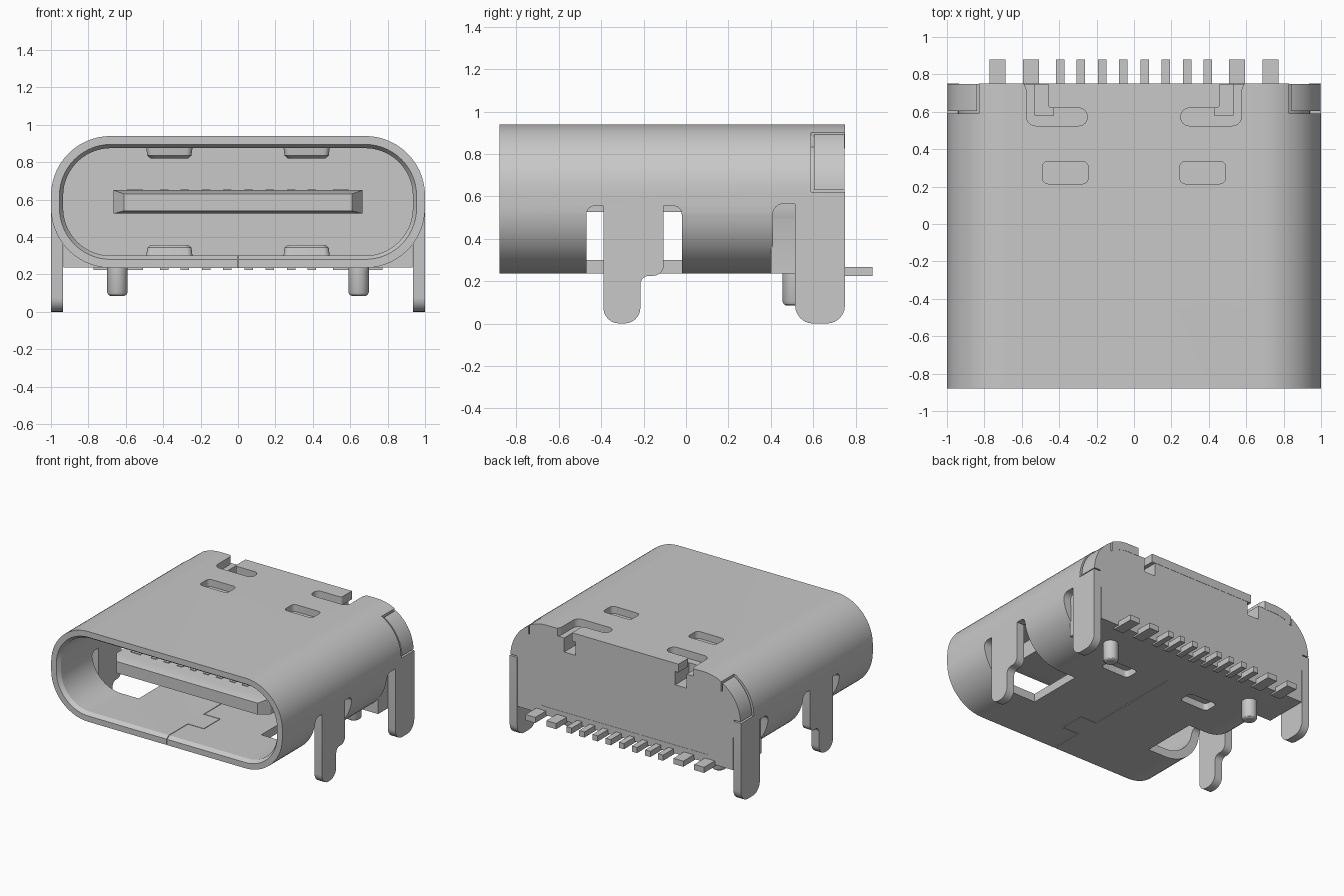
import bpy, bmesh, math
from mathutils import Vector

old = bpy.data.objects.get("Cube")
if old:
    bpy.data.objects.remove(old, do_unlink=True)

grey = bpy.data.materials.new("metal grey")
grey.use_nodes = True
grey.diffuse_color = (0.58, 0.58, 0.58, 1)
grey.node_tree.nodes["Principled BSDF"].inputs["Base Color"].default_value = (0.58, 0.58, 0.58, 1)


def fillet(corners, n=6):
    """Round the corners (a, b, radius) of a 2D outline."""
    out = []
    for i, (a, b, r) in enumerate(corners):
        p = Vector((a, b))
        if r == 0:
            out.append(p)
            continue
        u = (Vector(corners[i - 1][:2]) - p).normalized()
        v = (Vector(corners[(i + 1) % len(corners)][:2]) - p).normalized()
        half = math.acos(max(-1, min(1, u.dot(v)))) / 2
        d = r / math.tan(half)
        c = p + (u + v).normalized() * (r / math.sin(half))
        start, end = p + u * d - c, p + v * d - c
        t0 = math.atan2(start.y, start.x)
        turn = math.atan2(end.y, end.x) - t0
        turn = (turn + math.pi) % (2 * math.pi) - math.pi
        for k in range(n + 1):
            t = t0 + turn * k / n
            out.append(c + Vector((math.cos(t), math.sin(t))) * r)
    return out


def rect(a0, b0, a1, b1, r=0, n=6):
    return fillet([(a0, b0, r), (a1, b0, r), (a1, b1, r), (a0, b1, r)], n)


def capsule(inset):
    """Cross-section of the shell, moved inwards by inset."""
    i = inset
    return rect(-1 + i, 0.235 + i, 1 - i, 0.94 - i, 0.32 - i, 14)


def loft(name, axis, sections):
    """Closed solid through (position, outline) sections along an axis."""
    place = {"x": lambda t, p: (t, p[0], p[1]),
             "y": lambda t, p: (p[0], t, p[1]),
             "z": lambda t, p: (p[0], p[1], t)}[axis]
    bm = bmesh.new()
    rings = [[bm.verts.new(place(t, p)) for p in pts] for t, pts in sections]
    for lo, hi in zip(rings, rings[1:]):
        for k in range(len(lo)):
            j = (k + 1) % len(lo)
            bm.faces.new((lo[k], lo[j], hi[j], hi[k]))
    bm.faces.new(rings[0])
    bm.faces.new(rings[-1])
    bmesh.ops.recalc_face_normals(bm, faces=bm.faces)
    mesh = bpy.data.meshes.new(name)
    bm.to_mesh(mesh)
    bm.free()
    mesh.materials.append(grey)
    ob = bpy.data.objects.new(name, mesh)
    bpy.context.collection.objects.link(ob)
    return ob


def prism(name, axis, lo, hi, pts):
    return loft(name, axis, [(lo, pts), (hi, pts)])


def combine(ob, tool, operation="DIFFERENCE"):
    mod = ob.modifiers.new("bool", "BOOLEAN")
    mod.operation = operation
    mod.solver = "EXACT"
    mod.object = tool
    bpy.context.view_layer.objects.active = ob
    bpy.ops.object.modifier_apply(modifier=mod.name)
    bpy.data.objects.remove(tool, do_unlink=True)


def span(s, lo, hi):
    """Range lo..hi mirrored to side s, in ascending order."""
    return sorted((s * lo, s * hi))


# Shell: a rounded tube with a chamfered mouth
shell = prism("shell", "y", -0.88, 0.75, capsule(0))
combine(shell, loft("cut", "y", [(-0.91, capsule(0.025)), (-0.85, capsule(0.065)),
                                 (0.9, capsule(0.065))]))

# Housing: fills the back of the shell, square at its lower corners
housing = prism("housing", "y", 0.38, 0.748, capsule(0.06))
combine(housing, prism("block", "y", 0.40, 0.748, rect(-0.932, 0.237, 0.932, 0.56)), "UNION")

for s, side in ((1, "left"), (-1, "right")):
    # Side openings around the legs
    x0, x1 = span(s, 0.53, 1.1)
    combine(shell, prism("cut", "x", x0, x1, fillet(
        [(-0.47, 0.1, 0), (-0.02, 0.1, 0), (-0.02, 0.555, 0.04), (-0.47, 0.555, 0.04)])))
    x0, x1 = span(s, 0.72, 1.1)
    combine(shell, prism("cut", "x", x0, x1, fillet(
        [(0.41, 0.1, 0), (0.9, 0.1, 0), (0.9, 0.565, 0), (0.41, 0.565, 0.05)])))

    # Hooked slots in the top, with a notch in the housing below
    hook = [(0.46, 0.8, 0), (0.46, 0.62, 0.02), (0.25, 0.62, 0.045), (0.25, 0.525, 0.045),
            (0.575, 0.525, 0.05), (0.575, 0.72, 0.03), (0.61, 0.8, 0)]
    combine(shell, prism("cut", "z", 0.7, 1.1, fillet([(s * a, b, r) for a, b, r in hook])))
    x0, x1 = span(s, 0.43, 0.53)
    combine(housing, prism("cut", "z", 0.77, 1.1, rect(x0, 0.58, x1, 0.9)))

    # Recessed ears at the rear shoulders
    x0, x1 = span(s, 0.83, 1.1)
    combine(shell, prism("cut", "y", 0.59, 0.9, rect(x0, 0.62, x1, 0.96)))
    ear = prism(side + "_ear", "y", 0.605, 0.748, capsule(0.005))
    x0, x1 = span(s, 0.84, 1.1)
    combine(ear, prism("keep", "y", 0.5, 0.9, rect(x0, 0.63, x1, 1.0)), "INTERSECT")

    # Pressed dimples: a pocket outside and a bump inside, top and bottom
    cx = s * 0.367
    for wall, (a, b, c, d) in (("top", (0.885, 1.0, 0.88, 0.82)),
                               ("bottom", (0.1, 0.29, 0.297, 0.358))):
        combine(shell, prism("cut", "z", a, b,
                             rect(cx - 0.122, 0.215, cx + 0.122, 0.335, 0.03)))
        m = c + 0.75 * (d - c)
        loft(f"{side}_{wall}_dimple", "z", [
            (c, rect(cx - 0.124, 0.205, cx + 0.124, 0.345, 0.03)),
            (m, rect(cx - 0.118, 0.211, cx + 0.118, 0.339, 0.03)),
            (d, rect(cx - 0.10, 0.229, cx + 0.10, 0.321, 0.03))])

    # Mounting legs
    x0, x1 = span(s, 0.935, 1.0)
    prism(side + "_front_leg", "x", x0, x1, fillet(
        [(-0.39, 0.555, 0), (-0.39, 0, 0.075), (-0.215, 0, 0.075), (-0.215, 0.225, 0.04),
         (-0.105, 0.225, 0.05), (-0.105, 0.555, 0)]))
    prism(side + "_rear_leg", "x", x0, x1, fillet(
        [(0.515, 0.565, 0), (0.515, 0, 0.085), (0.75, 0, 0.085), (0.75, 0.565, 0)]))

    # Locating pegs with rounded ends
    px, py = s * 0.645, 0.51
    loft(side + "_peg", "z", [(z, rect(px - r, py - r, px + r, py + r, r * 0.999, 8))
                              for z, r in ((0.085, 0.038), (0.092, 0.049),
                                           (0.105, 0.055), (0.25, 0.055))])

# Interlocking seam along the bottom of the shell
path = [(0, -0.95), (0, -0.62), (0.14, -0.62), (0.14, -0.42), (0, -0.42), (0, 0.37)]
w = 0.0025
for (ax, ay), (bx, by) in zip(path, path[1:]):
    combine(shell, prism("cut", "z", 0.2, 0.33,
                         rect(min(ax, bx) - w, min(ay, by) - w, max(ax, bx) + w, max(ay, by) + w)))

# Tongue with a chamfered front
loft("tongue", "y", [(-0.63, rect(-0.61, 0.54, 0.61, 0.63)),
                     (-0.55, rect(-0.665, 0.525, 0.665, 0.65)),
                     (0.4, rect(-0.665, 0.525, 0.665, 0.65))])

# Contacts on the tongue and solder tails behind the housing
tails = [(0.73, 0.085), (0.55, 0.085), (0.395, 0.045), (0.285, 0.045), (0.17, 0.045), (0.057, 0.045)]
for s in (1, -1):
    for i, (x, width) in enumerate(tails):
        a, b = s * x - width / 2, s * x + width / 2
        prism(f"solder_tail_{i + 1}", "y", 0.70, 0.88, rect(a, 0.223, b, 0.267))
        if x < 0.7:
            prism(f"contact_{i + 1}", "y", -0.48, 0.39, rect(a, 0.645, b, 0.655))

# Smooth the rounded surfaces, keep the edges sharp
bpy.ops.object.select_all(action="DESELECT")
for ob in bpy.context.scene.objects:
    if ob.type == "MESH" and grey.name in ob.data.materials:
        ob.select_set(True)
bpy.context.view_layer.objects.active = shell
bpy.ops.object.shade_smooth_by_angle(angle=math.radians(30))
